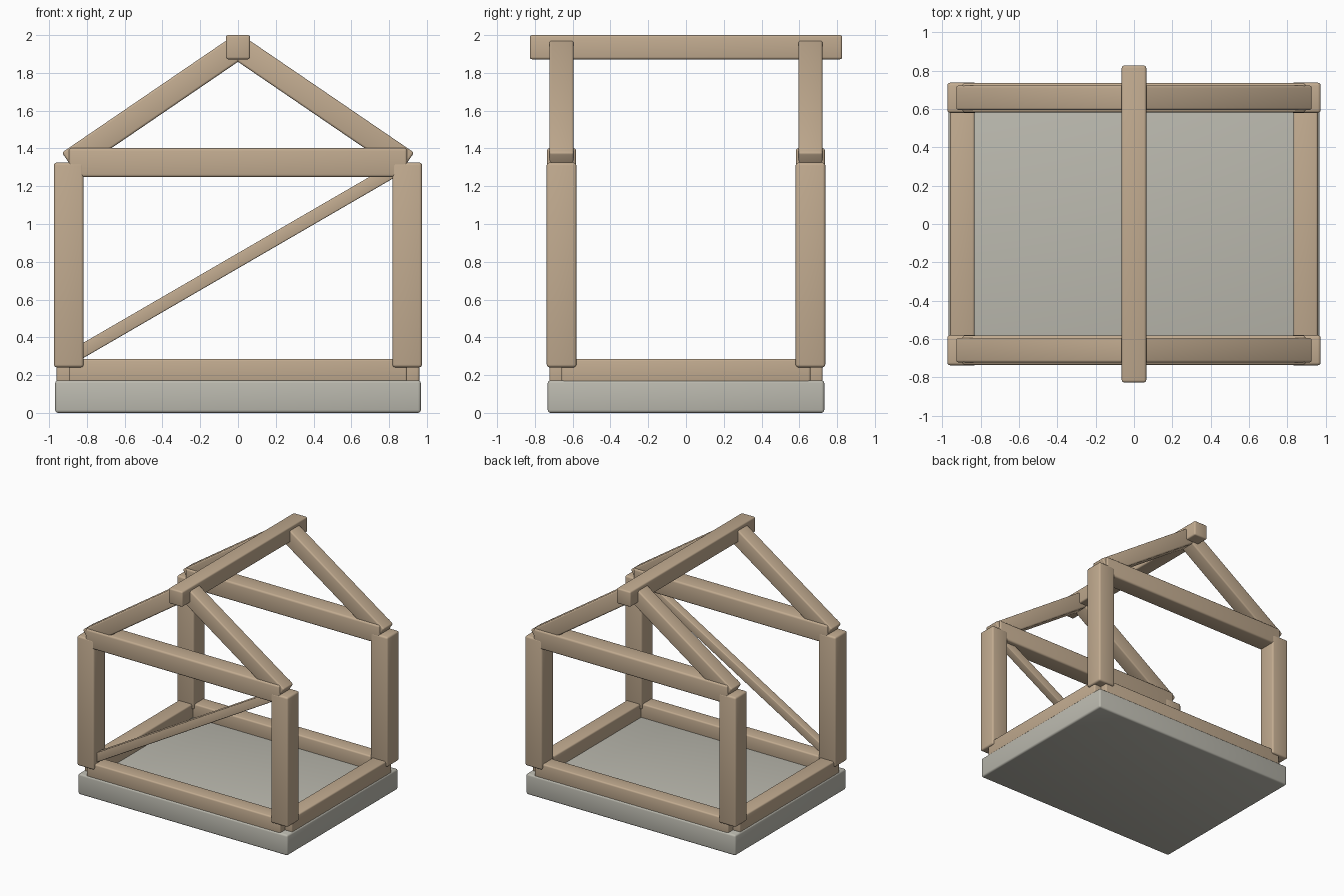
import bpy
import math
from mathutils import Vector

default = bpy.data.objects.get("Cube")
if default:
    bpy.data.objects.remove(default, do_unlink=True)


def material(name, color):
    m = bpy.data.materials.new(name)
    m.use_nodes = True
    m.diffuse_color = (*color, 1)
    m.node_tree.nodes["Principled BSDF"].inputs["Base Color"].default_value = (*color, 1)
    return m


wood = material("light_wood", (0.54, 0.41, 0.28))
concrete = material("pale_concrete", (0.50, 0.49, 0.43))


def box(name, center, size, mat, bevel=0.015, tilt=0):
    """Rounded box, tilted about the y axis."""
    bpy.ops.mesh.primitive_cube_add(size=1, location=center)
    ob = bpy.context.object
    ob.name = name
    ob.scale = size
    bpy.ops.object.transform_apply(location=False, rotation=False, scale=True)
    ob.rotation_euler.y = tilt
    ob.data.materials.append(mat)
    mod = ob.modifiers.new("rounded_edges", "BEVEL")
    mod.width = bevel
    mod.segments = 3
    bpy.ops.object.modifier_apply(modifier=mod.name)
    bpy.ops.object.shade_smooth_by_angle(angle=math.radians(40))
    return ob


def sloped_beam(name, a, b, thick, bevel):
    """Square beam between two points that share the same y."""
    a, b = Vector(a), Vector(b)
    d = b - a
    box(name, (a + b) / 2, (d.length, thick, thick), wood, bevel, -math.atan2(d.z, d.x))


PX, PY = 0.896, 0.659              # post centres
POST, BEAM = 0.157, 0.128          # timber thicknesses
POST_LOW, POST_TOP = 0.241, 1.325
RIDGE_Z = 2 - BEAM / 2
SILL_TOP = 0.286
SILL_Z = SILL_TOP - BEAM / 2

# Foundation and ridge
box("foundation_slab", (0, 0, 0.086), (1.936, 1.464, 0.172), concrete)
box("ridge_beam", (0, 0, RIDGE_Z), (BEAM, 1.654, BEAM), wood, 0.012)

# Side sills and corner posts
for sx, side in ((1, "left"), (-1, "right")):
    box(side + "_sill", (sx * PX, 0, SILL_Z), (BEAM, 2 * PY, BEAM), wood, 0.012)
    for sy, end in ((-1, "front"), (1, "back")):
        box(f"{end}_{side}_post", (sx * PX, sy * PY, (POST_LOW + POST_TOP) / 2),
            (POST, POST, POST_TOP - POST_LOW), wood)
        sloped_beam(f"{end}_{side}_rafter", (sx * PX, sy * PY, POST_TOP),
                    (0, sy * PY, RIDGE_Z), BEAM, 0.012)

# End sills and tie beams
for sy, end in ((-1, "front"), (1, "back")):
    box(end + "_sill", (0, sy * PY, SILL_Z), (2 * PX, BEAM, BEAM), wood, 0.012)
    box(end + "_tie_beam", (0, sy * PY, POST_TOP), (2 * PX, POST - 0.003, POST - 0.003), wood)

# Diagonal brace in the front wall
sloped_beam("front_diagonal_brace", (-PX, -PY, SILL_TOP), (PX, -PY, POST_TOP), 0.07, 0.007)
